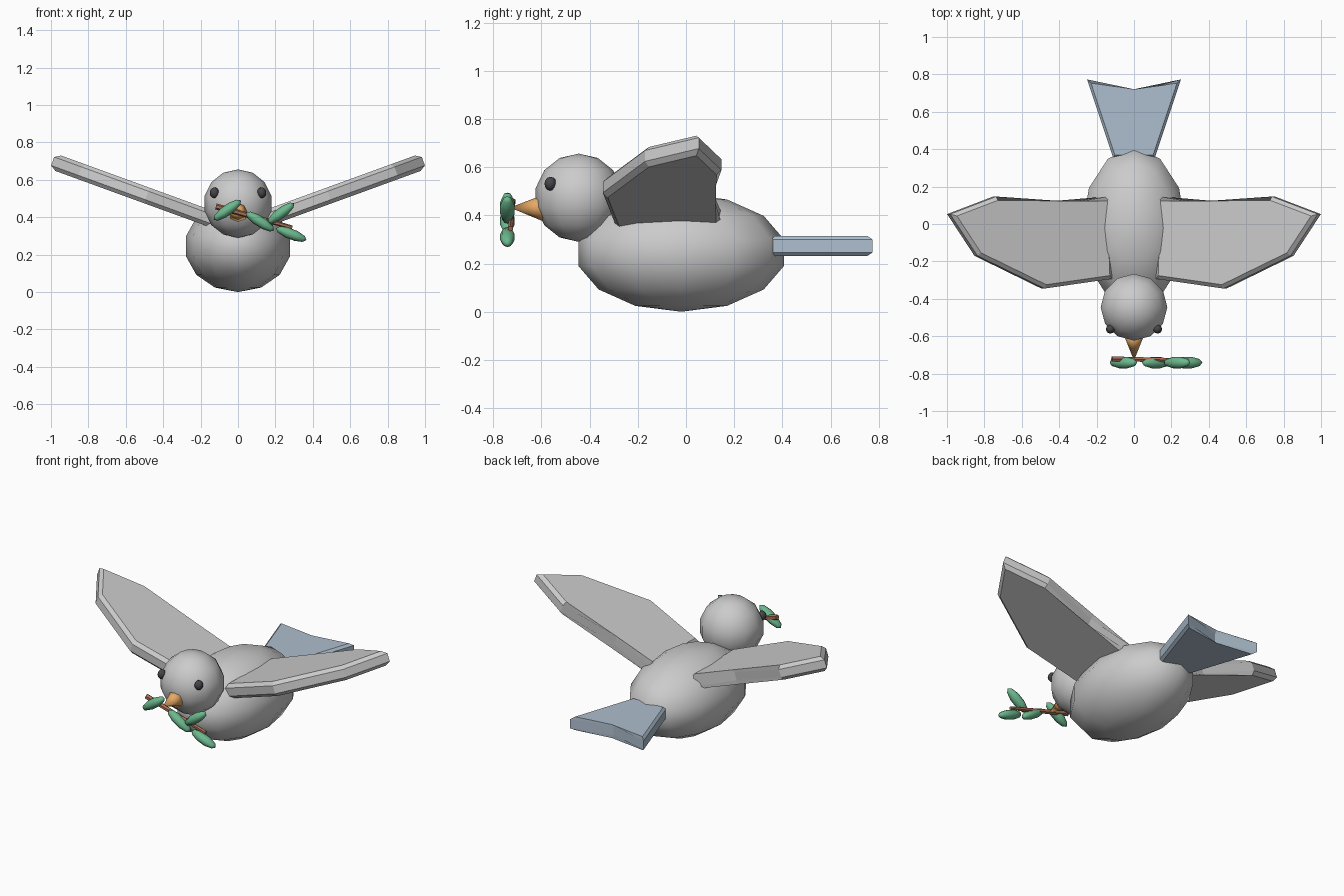
import bpy, bmesh
from math import radians, cos, atan2, hypot
from mathutils import Matrix, Vector

if "Cube" in bpy.data.objects:
    bpy.data.objects.remove(bpy.data.objects["Cube"])


def material(name, rgb):
    m = bpy.data.materials.new(name)
    m.diffuse_color = (*rgb, 1)
    m.use_nodes = True
    m.node_tree.nodes["Principled BSDF"].inputs["Base Color"].default_value = m.diffuse_color
    return m


ORANGE = material("orange", (0.80, 0.40, 0.13))
BLACK = material("black", (0.06, 0.06, 0.07))
BLUE = material("blue_grey", (0.42, 0.52, 0.62))
BROWN = material("brown", (0.40, 0.16, 0.09))
GREEN = material("green", (0.15, 0.48, 0.27))


def finish(name, bm, mat=None, smooth=False):
    bmesh.ops.recalc_face_normals(bm, faces=bm.faces)
    for f in bm.faces:
        f.smooth = smooth
    me = bpy.data.meshes.new(name)
    bm.to_mesh(me)
    bm.free()
    ob = bpy.data.objects.new(name, me)
    bpy.context.collection.objects.link(ob)
    if mat:
        me.materials.append(mat)
    return ob


def ellipsoid(name, loc, radii, segs, rings, mat=None, rot=Matrix()):
    bm = bmesh.new()
    bmesh.ops.create_uvsphere(bm, u_segments=segs, v_segments=rings, radius=1)
    bm.transform(Matrix.Translation(loc) @ rot @ Matrix.Diagonal((*radii, 1)))
    return finish(name, bm, mat, True)


def rod(name, a, b, r1, r2, segs, mat, smooth=False):
    a, b = Vector(a), Vector(b)
    bm = bmesh.new()
    bmesh.ops.create_cone(bm, cap_ends=True, segments=segs, radius1=r1,
                          radius2=r2, depth=(b - a).length)
    rot = (b - a).to_track_quat('Z', 'Y').to_matrix().to_4x4()
    bm.transform(Matrix.Translation((a + b) / 2) @ rot)
    return finish(name, bm, mat, smooth)


def plate(name, outline, thick, bevel, matrix, mat=None):
    # flat outline with thickness, rims of both faces bevelled
    bm = bmesh.new()
    h = thick / 2
    low = [bm.verts.new((x, y, -h)) for x, y in outline]
    top = [bm.verts.new((x, y, h)) for x, y in outline]
    bm.faces.new(low)
    bm.faces.new(top)
    n = len(outline)
    for i in range(n):
        j = (i + 1) % n
        bm.faces.new((low[i], low[j], top[j], top[i]))
    rims = [e for e in bm.edges if abs(e.verts[0].co.z - e.verts[1].co.z) < 1e-6]
    bmesh.ops.bevel(bm, geom=rims, offset=bevel, segments=1, affect='EDGES')
    bm.transform(matrix)
    return finish(name, bm, mat)


# Body and head
ellipsoid("body", (0, -0.02, 0.245), (0.285, 0.438, 0.245), 12, 7)
ellipsoid("head", (0, -0.445, 0.473), (0.183, 0.183, 0.183), 12, 7)

# Eyes
for side, s in (("left", 1), ("right", -1)):
    ellipsoid(side + "_eye", (s * 0.126, -0.562, 0.531), (0.025, 0.025, 0.029), 8, 6, BLACK)

# Beak
rod("beak", (0, -0.56, 0.43), (0, -0.73, 0.432), 0.068, 0.0, 8, ORANGE, True)

# Wings, raised by 20 degrees and mirrored
tilt = radians(20)
wing_outline = [(0.14, 0.147), (0.41, 0.103), (0.745, 0.147), (0.991, 0.053),
                (0.845, -0.17), (0.487, -0.345), (0.125, -0.293)]
wing = plate("wings", [(x / cos(tilt), y) for x, y in wing_outline], 0.088, 0.02,
             Matrix.Translation((0, 0, 0.339)) @ Matrix.Rotation(-tilt, 4, 'Y'))
wing.modifiers.new("mirror", 'MIRROR').use_mirror_merge = False

# Forked tail
plate("tail", [(-0.112, 0.355), (0.112, 0.355), (0.251, 0.773), (0, 0.706), (-0.251, 0.773)],
      0.083, 0.014, Matrix.Translation((0, 0, 0.273)), BLUE)

# Twig and leaves, each leaf given by its two ends in x and z
rod("twig", (-0.118, -0.722, 0.458), (0.29, -0.728, 0.345), 0.016, 0.011, 6, BROWN)
leaves = [(-0.13, 0.386, 0.016, 0.49), (0.043, 0.425, 0.193, 0.329),
          (0.16, 0.37, 0.30, 0.475), (0.203, 0.342, 0.366, 0.278)]
for i, (x1, z1, x2, z2) in enumerate(leaves):
    turn = Matrix.Rotation(atan2(x2 - x1, z2 - z1), 4, 'Y')
    ellipsoid(f"leaf_{i + 1}", ((x1 + x2) / 2, -0.741, (z1 + z2) / 2),
              (0.029, 0.032, hypot(x2 - x1, z2 - z1) / 2), 8, 5, GREEN, turn)
